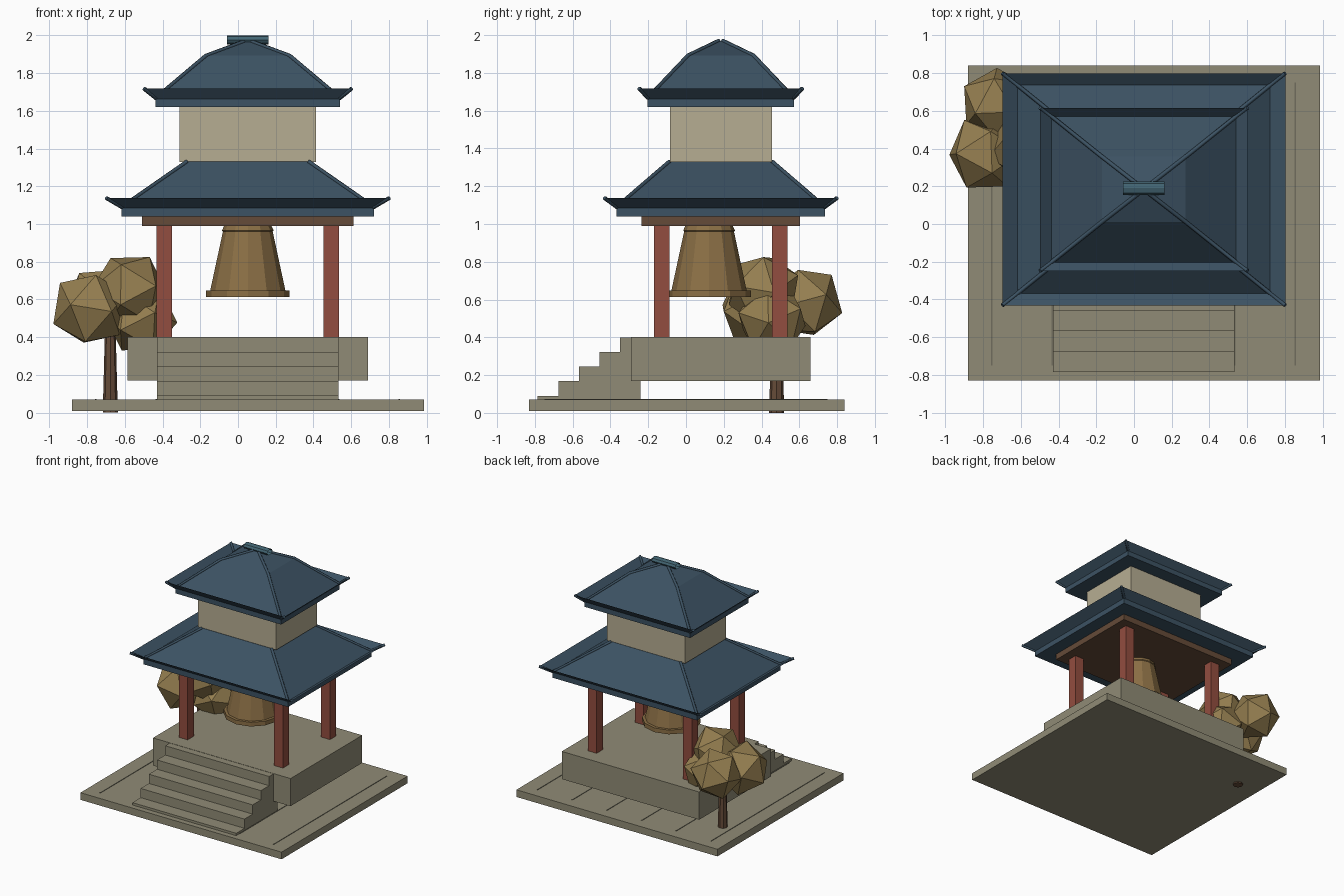
import bpy, bmesh
from mathutils import Matrix, Euler

if "Cube" in bpy.data.objects:
    bpy.data.objects.remove(bpy.data.objects["Cube"])

CX, CY = 0.052, 0.184  # centre of the pavilion


def mat(name, r, g, b):
    m = bpy.data.materials.new(name)
    m.diffuse_color = (r, g, b, 1)
    m.use_nodes = True
    m.node_tree.nodes["Principled BSDF"].inputs["Base Color"].default_value = m.diffuse_color
    return m


STONE = mat("stone", 0.28, 0.26, 0.18)
JOINT = mat("joint", 0.16, 0.15, 0.11)
RED = mat("red_wood", 0.29, 0.075, 0.05)
WOOD = mat("brown_wood", 0.13, 0.07, 0.04)
TILE = mat("roof_tile", 0.045, 0.085, 0.125)
CAP = mat("ridge_tile", 0.055, 0.13, 0.17)
PLASTER = mat("plaster", 0.47, 0.42, 0.29)
BRONZE = mat("bronze", 0.26, 0.16, 0.06)
LEAF = mat("leaf", 0.30, 0.21, 0.08)


def finish(name, bm, m):
    bmesh.ops.recalc_face_normals(bm, faces=bm.faces)
    me = bpy.data.meshes.new(name)
    bm.to_mesh(me)
    bm.free()
    me.materials.append(m)
    ob = bpy.data.objects.new(name, me)
    bpy.context.collection.objects.link(ob)
    return ob


def box(name, x, y, z, m):
    bm = bmesh.new()
    bmesh.ops.create_cube(bm, size=1)
    for v in bm.verts:
        v.co = [a[0] if c < 0 else a[1] for a, c in zip((x, y, z), v.co)]
    return finish(name, bm, m)


def lathe(name, profile, n, x, y, m):
    """Closed stack of n-sided rings (radius, z)."""
    bm = bmesh.new()
    rings = []
    for r, z in profile:
        c = bmesh.ops.create_circle(bm, segments=n, radius=r,
                                    matrix=Matrix.Translation((x, y, z)))
        rings.append(c["verts"])
    for a, b in zip(rings, rings[1:]):
        for i in range(n):
            j = (i + 1) % n
            bm.faces.new((a[i], a[j], b[j], b[i]))
    bm.faces.new(rings[0])
    bm.faces.new(rings[-1])
    return finish(name, bm, m)


def roof(name, rings):
    """Hipped roof from rectangular rings (half x, half y, z); hip ridges on the upper ones."""
    bm = bmesh.new()
    loops = [[bm.verts.new((CX + sx * hx, CY + sy * hy, z))
              for sx, sy in ((-1, -1), (1, -1), (1, 1), (-1, 1))] for hx, hy, z in rings]
    for a, b in zip(loops, loops[1:]):
        for i in range(4):
            j = (i + 1) % 4
            bm.faces.new((a[i], a[j], b[j], b[i]))
    bm.faces.new(loops[0])
    bm.faces.new(loops[-1])
    finish(name, bm, TILE)
    # hip ridges as thin tubes from the upturned tips to the top
    cu = bpy.data.curves.new(name + "_hip_ridges", "CURVE")
    cu.dimensions = "3D"
    cu.bevel_depth = 0.011
    cu.bevel_resolution = 1
    cu.use_fill_caps = True
    for sx in (-1, 1):
        for sy in (-1, 1):
            s = cu.splines.new("POLY")
            s.points.add(len(rings) - 3)
            for p, (hx, hy, z) in zip(s.points, rings[2:]):
                p.co = (CX + sx * hx, CY + sy * hy, z, 1)
    cu.materials.append(TILE)
    ob = bpy.data.objects.new(name + "_hip_ridges", cu)
    bpy.context.collection.objects.link(ob)
    bpy.ops.object.select_all(action="DESELECT")
    ob.select_set(True)
    bpy.context.view_layer.objects.active = ob
    bpy.ops.object.convert(target="MESH")


# ground slab with paving joints, floating platform
box("ground_slab", (-0.88, 0.985), (-0.83, 0.84), (0.01, 0.07), STONE)
for i in range(6):
    x = -0.755 + 0.322 * i
    box(f"paving_joint_{i + 1}", (x - 0.004, x + 0.004), (-0.75, 0.75), (0.066, 0.073), JOINT)
box("platform", (-0.585, 0.69), (-0.29, 0.66), (0.17, 0.402), STONE)

# stairs: one stepped side profile extruded across x
prof = [(-0.24, 0.02), (-0.785, 0.02)]
for i in range(5):
    y, z = -0.785 + 0.109 * i, 0.09 + 0.0775 * i
    prof += [(y, z), (y + 0.109, z)]
bm = bmesh.new()
f = bm.faces.new([bm.verts.new((-0.43, y, z)) for y, z in prof])
ext = bmesh.ops.extrude_face_region(bm, geom=[f])["geom"]
bmesh.ops.translate(bm, vec=(0.963, 0, 0),
                    verts=[g for g in ext if isinstance(g, bmesh.types.BMVert)])
finish("stairs", bm, STONE)

# four pillars and the ceiling beam
for sx in (-1, 1):
    for sy in (-1, 1):
        x, y = CX + sx * 0.442, CY + sy * 0.312
        box(f"pillar_{'right' if sx > 0 else 'left'}_{'back' if sy > 0 else 'front'}",
            (x - 0.041, x + 0.041), (y - 0.041, y + 0.041), (0.40, 0.995), RED)
box("ceiling_beam", (-0.51, 0.612), (-0.235, 0.603), (0.99, 1.045), WOOD)

# lower roof, upper room, upper roof, ridge cap
roof("lower_roof", [(0.67, 0.552, 1.04), (0.67, 0.552, 1.085), (0.75, 0.615, 1.138),
                    (0.67, 0.552, 1.09), (0.323, 0.272, 1.33)])
box("upper_room", (-0.31, 0.414), (-0.086, 0.455), (1.328, 1.625), PLASTER)
roof("upper_roof", [(0.49, 0.387, 1.62), (0.49, 0.387, 1.662), (0.55, 0.432, 1.718),
                    (0.49, 0.387, 1.668), (0.222, 0.173, 1.892), (0.012, 0.01, 1.97)])
bm = bmesh.new()
bmesh.ops.create_cone(bm, cap_ends=False, segments=8, radius1=0.035, radius2=0.035, depth=0.22)
bmesh.ops.transform(bm, verts=bm.verts, matrix=Matrix.Translation((CX, 0.19, 1.976))
                    @ Matrix.Diagonal((1, 1, 0.7, 1)) @ Matrix.Rotation(1.5708, 4, "Y"))
finish("ridge_cap", bm, CAP)

# bell: body, rim band and crown
lathe("bell_body", [(0.203, 0.63), (0.125, 0.992)], 12, CX, 0.122, BRONZE)
lathe("bell_rim", [(0.222, 0.613), (0.222, 0.648)], 12, CX, 0.122, BRONZE)
lathe("bell_crown", [(0.105, 0.93), (0.137, 0.965), (0.125, 0.992)], 12, CX, 0.122, BRONZE)

# tree
lathe("tree_trunk", [(0.04, 0.0), (0.028, 0.45)], 8, -0.677, 0.48, WOOD)
for i, (x, y, z, r, rot) in enumerate([(-0.785, 0.375, 0.55, 0.21, (0.55, 0.0, 0.3)),
                                       (-0.575, 0.41, 0.65, 0.205, (0.55, 0.0, 1.57)),
                                       (-0.725, 0.635, 0.585, 0.2, (0.5, 0.2, 0.8)),
                                       (-0.515, 0.455, 0.495, 0.195, (0.55, 0.1, 1.2))]):
    bm = bmesh.new()
    bmesh.ops.create_icosphere(bm, subdivisions=1, radius=r, matrix=Matrix.Translation((x, y, z))
                               @ Euler(rot).to_matrix().to_4x4())
    finish(f"foliage_{i + 1}", bm, LEAF)
